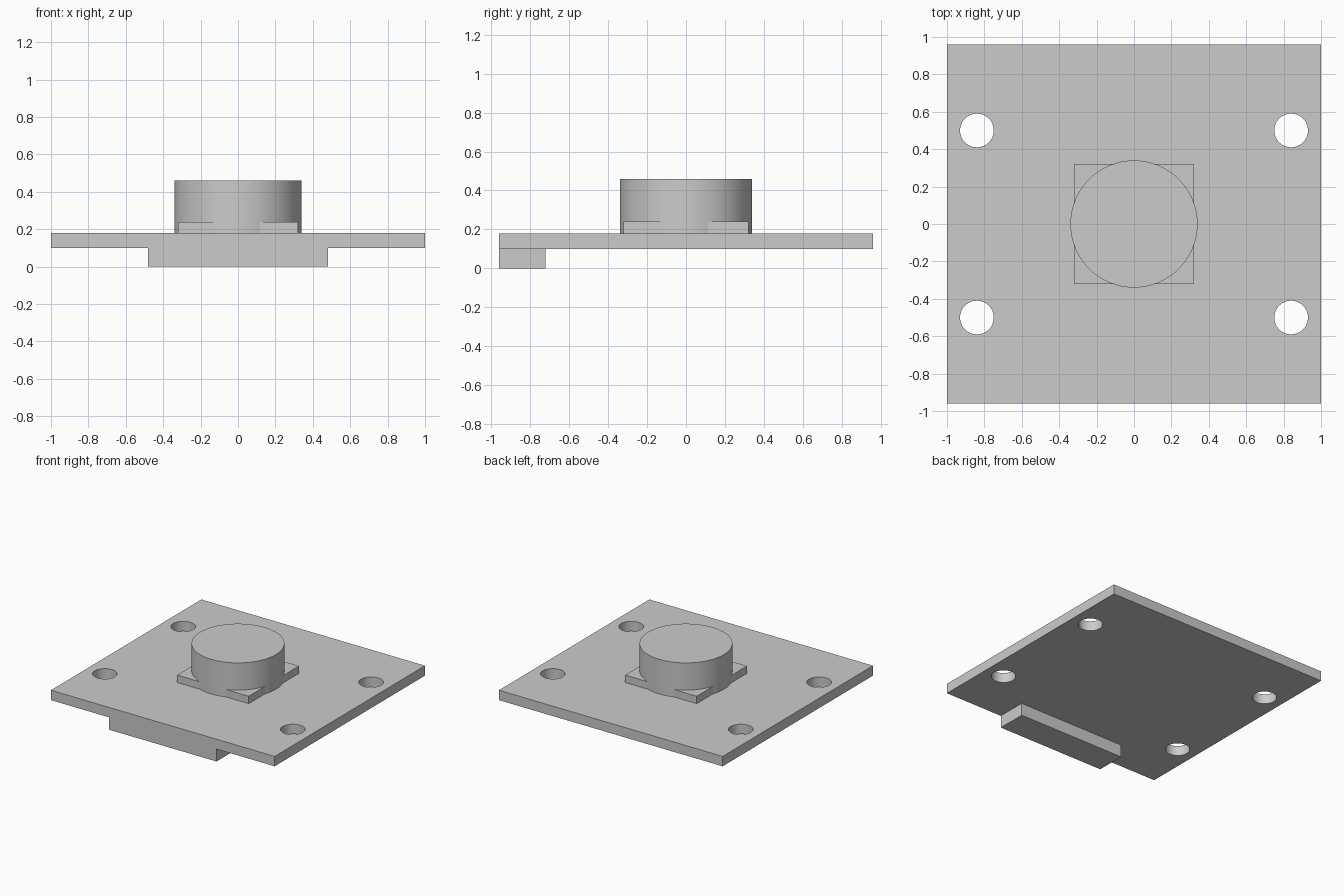
import bpy
import bmesh
import math

default = bpy.data.objects.get("Cube")
if default:
    bpy.data.objects.remove(default, do_unlink=True)

# Single grey finish
grey = bpy.data.materials.new("light_grey")
grey.use_nodes = True
colour = (0.6, 0.6, 0.6, 1.0)
grey.diffuse_color = colour
grey.node_tree.nodes["Principled BSDF"].inputs["Base Color"].default_value = colour


def finish(name, bm):
    mesh = bpy.data.meshes.new(name)
    bm.to_mesh(mesh)
    bm.free()
    mesh.materials.append(grey)
    obj = bpy.data.objects.new(name, mesh)
    bpy.context.collection.objects.link(obj)
    return obj


def box(name, x, y, z):
    """Box spanning the (low, high) pair on each axis."""
    bm = bmesh.new()
    bmesh.ops.create_cube(bm, size=1)
    for v in bm.verts:
        v.co = [lo + (c + 0.5) * (hi - lo) for c, (lo, hi) in zip(v.co, (x, y, z))]
    return finish(name, bm)


def cylinder(name, x, y, z, radius, sides=64):
    bm = bmesh.new()
    bmesh.ops.create_cone(bm, cap_ends=True, segments=sides,
                          radius1=radius, radius2=radius, depth=z[1] - z[0])
    bmesh.ops.translate(bm, verts=bm.verts, vec=(x, y, sum(z) / 2))
    return finish(name, bm)


def smooth(obj):
    bpy.ops.object.select_all(action="DESELECT")
    obj.select_set(True)
    bpy.context.view_layer.objects.active = obj
    bpy.ops.object.shade_smooth_by_angle(angle=math.radians(30))


# Base plate with four through holes
plate = box("base_plate", (-1, 1), (-0.96, 0.96), (0.1, 0.18))
for sx in (-1, 1):
    for sy in (-1, 1):
        cutter = cylinder("hole_cutter", sx * 0.84, sy * 0.5, (0, 0.3), 0.09, 48)
        cutter.hide_render = True
        cut = plate.modifiers.new("mounting_hole", "BOOLEAN")
        cut.operation = "DIFFERENCE"
        cut.solver = "EXACT"
        cut.object = cutter
        bpy.context.view_layer.objects.active = plate
        bpy.ops.object.modifier_apply(modifier=cut.name)
        bpy.data.objects.remove(cutter, do_unlink=True)
smooth(plate)

# Connector block under the front edge
box("connector_block", (-0.48, 0.48), (-0.96, -0.72), (0, 0.1))

# Square foot and round housing on top
box("square_foot", (-0.32, 0.32), (-0.32, 0.32), (0.18, 0.24))
smooth(cylinder("round_housing", 0, 0, (0.18, 0.46), 0.34))
